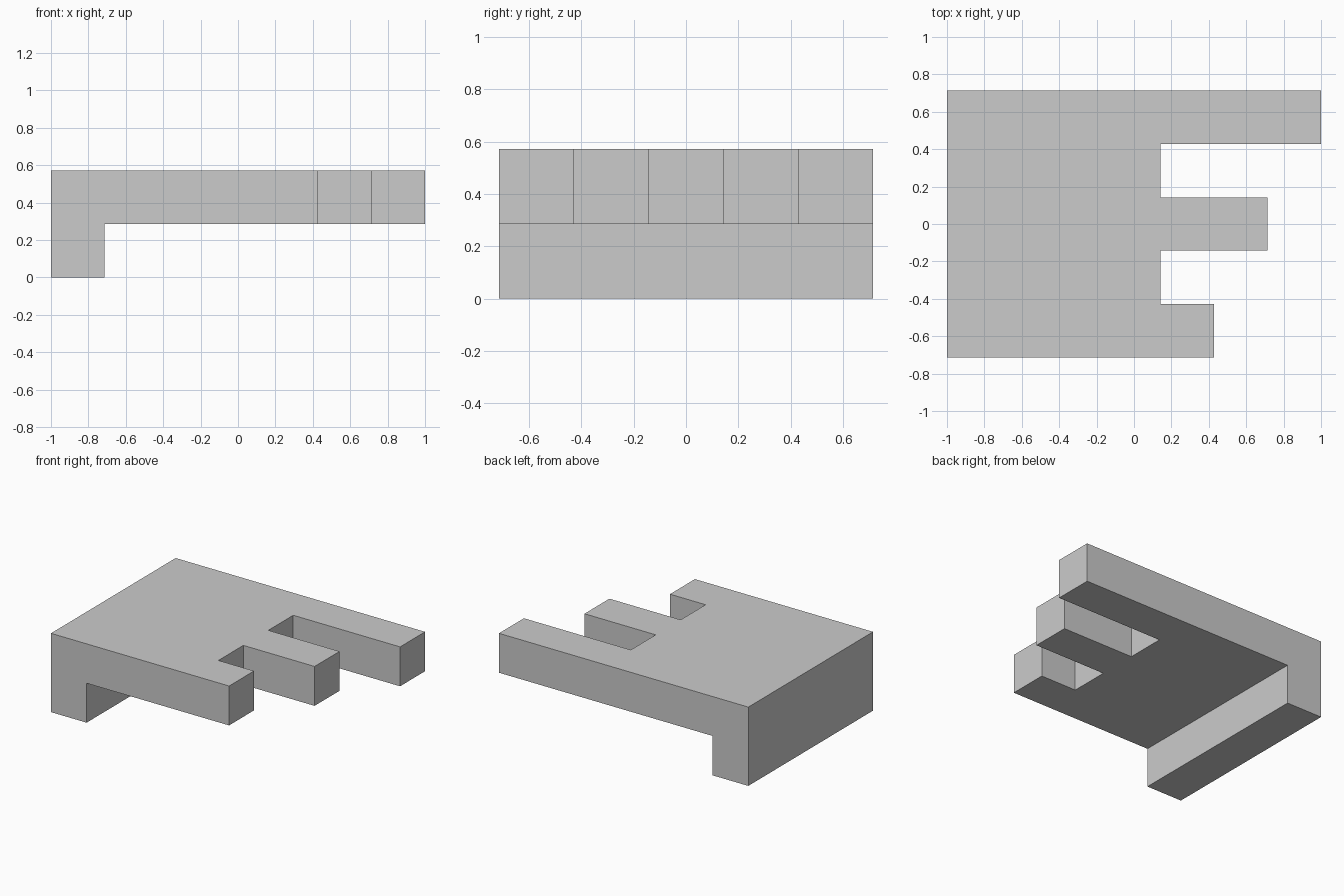
import bpy, bmesh
from mathutils import Vector

if "Cube" in bpy.data.objects:
    bpy.data.objects.remove(bpy.data.objects["Cube"])

U = 2 / 7                                    # one module of the design
CORNERS = [(0, 0), (1, 0), (1, 1), (0, 1)]

# occupied modules: slab, three stepped prongs, full-width end leg
cells = {(x, y, 1) for x in range(4) for y in range(5)}
for row, end in ((0, 5), (2, 6), (4, 7)):
    cells |= {(x, row, 1) for x in range(4, end)}
cells |= {(0, y, 0) for y in range(5)}

# outer skin of the modules
bm = bmesh.new()
for cell in cells:
    for axis in range(3):
        for side in (0, 1):
            neighbour = list(cell)
            neighbour[axis] += 2 * side - 1
            if tuple(neighbour) in cells:
                continue
            verts = []
            for a, b in CORNERS:
                p = Vector(cell)
                p[axis] += side
                p[(axis + 1) % 3] += a
                p[(axis + 2) % 3] += b
                verts.append(bm.verts.new((p - Vector((3.5, 2.5, 0))) * U))
            bm.faces.new(verts if side else verts[::-1])

# merge into clean flat faces
bmesh.ops.remove_doubles(bm, verts=bm.verts, dist=1e-4)
bmesh.ops.dissolve_limit(bm, angle_limit=0.01, verts=bm.verts, edges=bm.edges)
bmesh.ops.recalc_face_normals(bm, faces=bm.faces)

mesh = bpy.data.meshes.new("pronged_bracket")
bm.to_mesh(mesh)
bm.free()
grey = bpy.data.materials.new("light grey")
grey.diffuse_color = (0.6, 0.6, 0.6, 1)
grey.use_nodes = True
grey.node_tree.nodes["Principled BSDF"].inputs["Base Color"].default_value = grey.diffuse_color
mesh.materials.append(grey)
bpy.context.collection.objects.link(bpy.data.objects.new("pronged_bracket", mesh))
